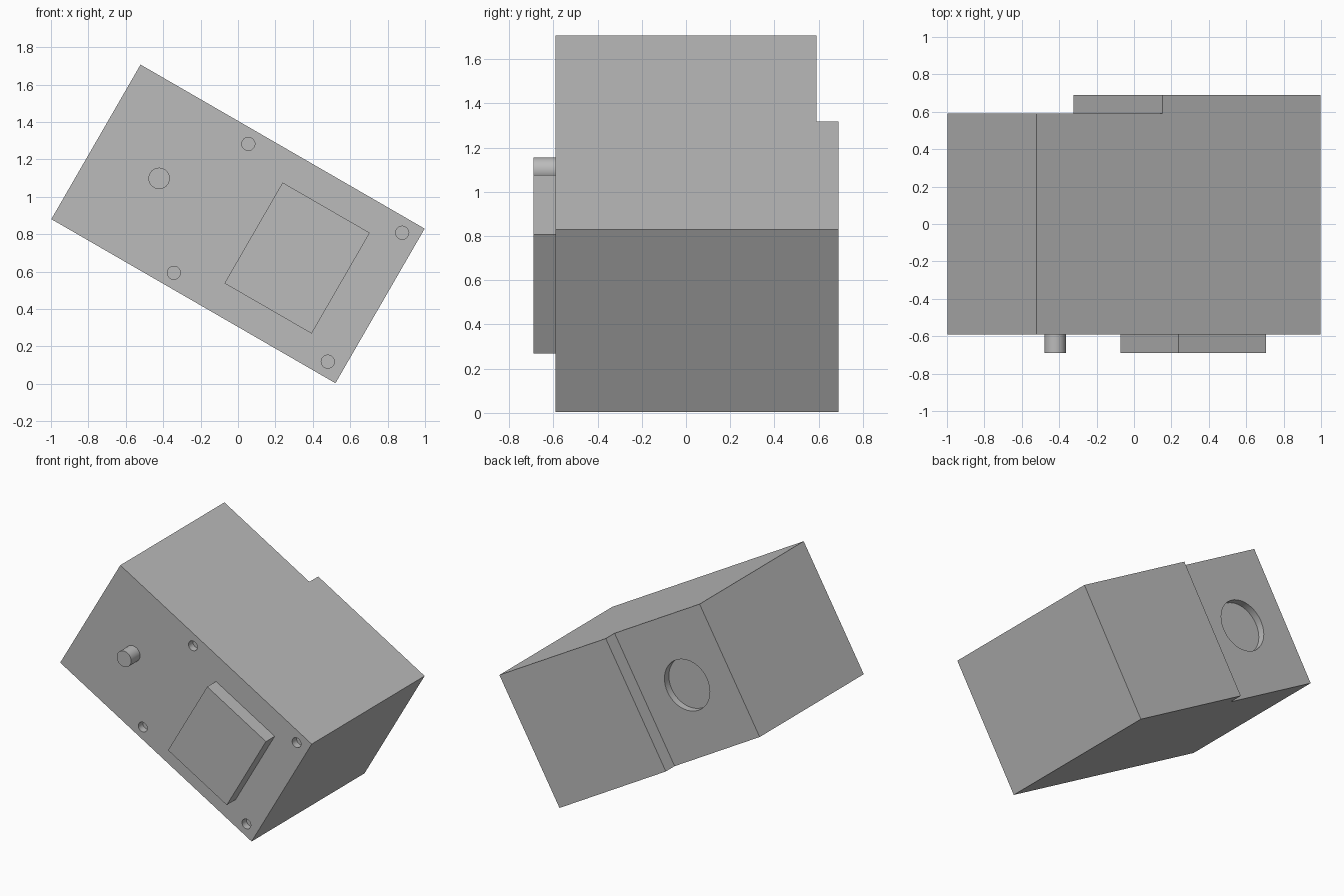
import bpy, bmesh, math
from mathutils import Matrix

cube = bpy.data.objects.get("Cube")
if cube:
    bpy.data.objects.remove(cube, do_unlink=True)

grey = bpy.data.materials.new("plain_grey")
grey.use_nodes = True
GREY = (0.5, 0.5, 0.5, 1)
grey.diffuse_color = GREY
grey.node_tree.nodes["Principled BSDF"].inputs["Base Color"].default_value = GREY

# The whole model is built upright, then tipped about the y axis
TILT = Matrix.Translation((0, 0, 0.855)) @ Matrix.Rotation(math.radians(30), 4, 'Y')
HALF_L, HALF_H = 0.877, 0.477
FRONT, BACK, STEP = -0.59, 0.59, 0.10


def finish(name, bm):
    bmesh.ops.recalc_face_normals(bm, faces=bm.faces[:])
    mesh = bpy.data.meshes.new(name)
    bm.to_mesh(mesh)
    bm.free()
    mesh.materials.append(grey)
    obj = bpy.data.objects.new(name, mesh)
    bpy.context.collection.objects.link(obj)
    obj.matrix_world = TILT
    return obj


def add_cylinder(bm, x, z, radius, y0, y1):
    place = Matrix.Translation((x, (y0 + y1) / 2, z)) @ Matrix.Rotation(math.pi / 2, 4, 'X')
    bmesh.ops.create_cone(bm, cap_ends=True, segments=48, radius1=radius,
                          radius2=radius, depth=y1 - y0, matrix=place)


def smooth(obj):
    bpy.ops.object.select_all(action='DESELECT')
    obj.select_set(True)
    bpy.context.view_layer.objects.active = obj
    bpy.ops.object.shade_smooth_by_angle(angle=math.radians(30))


# Body: stepped outline extruded across its height
bm = bmesh.new()
step_x = -0.098
outline = [(-HALF_L, FRONT), (HALF_L, FRONT), (HALF_L, BACK + STEP),
           (step_x, BACK + STEP), (step_x, BACK), (-HALF_L, BACK)]
face = bm.faces.new([bm.verts.new((x, y, -HALF_H)) for x, y in outline])
ext = bmesh.ops.extrude_face_region(bm, geom=[face])
bmesh.ops.translate(bm, vec=(0, 0, 2 * HALF_H),
                    verts=[v for v in ext["geom"] if isinstance(v, bmesh.types.BMVert)])
body = finish("body", bm)

# Cutter: four screw holes in front, one round recess behind
bm = bmesh.new()
for x in (-0.166, 0.784):
    for z in (-0.398, 0.398):
        add_cylinder(bm, x, z, 0.035, FRONT - 0.05, FRONT + 0.05)
KNOB_X = -0.487
add_cylinder(bm, KNOB_X, 0, 0.18, BACK - 0.05, BACK + 0.05)
cutter = finish("hole_cutter", bm)
cutter.hide_render = True

cut = body.modifiers.new("holes", 'BOOLEAN')
cut.operation = 'DIFFERENCE'
cut.solver = 'EXACT'
cut.object = cutter
bpy.context.view_layer.objects.active = body
bpy.ops.object.modifier_apply(modifier=cut.name)
bpy.data.objects.remove(cutter, do_unlink=True)
smooth(body)

# Front knob
bm = bmesh.new()
add_cylinder(bm, KNOB_X, 0, 0.057, FRONT - STEP, FRONT)
smooth(finish("front_knob", bm))

# Raised front panel
bm = bmesh.new()
bmesh.ops.create_cube(bm, size=1, matrix=Matrix.Translation((0.365, FRONT - STEP / 2, 0))
                      @ Matrix.Diagonal((0.538, STEP, 0.622, 1)))
finish("front_panel", bm)
